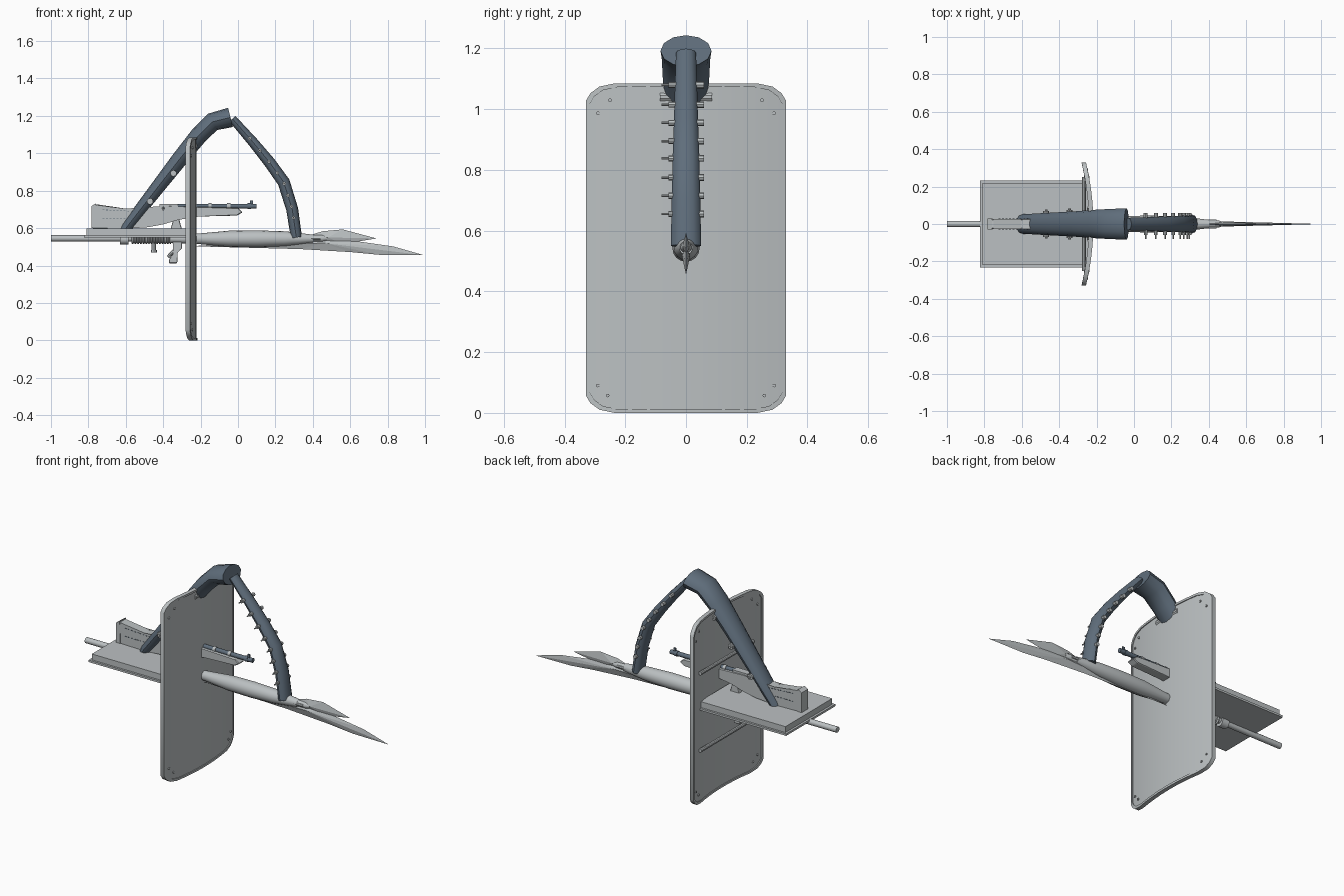
import bpy, bmesh, math
from mathutils import Vector, Matrix

if "Cube" in bpy.data.objects:
    bpy.data.objects.remove(bpy.data.objects["Cube"])


def material(name, rgb):
    m = bpy.data.materials.new(name)
    m.diffuse_color = (*rgb, 1)
    m.use_nodes = True
    m.node_tree.nodes["Principled BSDF"].inputs["Base Color"].default_value = m.diffuse_color
    return m


LIGHT = material("light_grey", (0.50, 0.53, 0.54))
DARK = material("blue_grey", (0.115, 0.155, 0.20))


def finish(bm, name, mat, smooth=True):
    bmesh.ops.recalc_face_normals(bm, faces=bm.faces)
    me = bpy.data.meshes.new(name)
    bm.to_mesh(me)
    bm.free()
    ob = bpy.data.objects.new(name, me)
    bpy.context.collection.objects.link(ob)
    me.materials.append(mat)
    ob.select_set(smooth)
    bpy.context.view_layer.objects.active = ob
    return ob


def loft(bm, rings, closed=False):
    """Skin a list of equal rings of points, capping the ends."""
    vs = [[bm.verts.new(p) for p in r] for r in rings]
    n = len(vs[0])
    for i in range(len(vs) if closed else len(vs) - 1):
        a, b = vs[i], vs[(i + 1) % len(vs)]
        for j in range(n):
            k = (j + 1) % n
            bm.faces.new((a[j], a[k], b[k], b[j]))
    if not closed:
        bm.faces.new(vs[0])
        bm.faces.new(vs[-1])


def tube(name, path, mat, sides=12, y=0.0):
    """Elliptical tube in the xz plane; path = (x, z, in-plane radius, y radius)."""
    rings = []
    for i, (x, z, a, b) in enumerate(path):
        p, q = path[max(i - 1, 0)], path[min(i + 1, len(path) - 1)]
        t = Vector((q[0] - p[0], 0, q[1] - p[1])).normalized()
        up = Vector((-t.z, 0, t.x))
        rings.append([Vector((x, y, z)) + up * a * math.sin(w) + Vector((0, b * math.cos(w), 0))
                      for w in (math.tau * j / sides for j in range(sides))])
    bm = bmesh.new()
    loft(bm, rings)
    return finish(bm, name, mat)


def rod(name, p, q, r, mat, sides=10):
    p, q = Vector(p), Vector(q)
    bm = bmesh.new()
    rot = (q - p).to_track_quat('Z', 'Y').to_matrix().to_4x4()
    bmesh.ops.create_cone(bm, cap_ends=True, segments=sides, radius1=r, radius2=r,
                          depth=(q - p).length, matrix=Matrix.Translation((p + q) / 2) @ rot)
    return finish(bm, name, mat)


def box(name, lo, hi, mat):
    bm = bmesh.new()
    lo, hi = Vector(lo), Vector(hi)
    bmesh.ops.create_cube(bm, size=1, matrix=Matrix.Translation((lo + hi) / 2)
                          @ Matrix.Diagonal((*(hi - lo), 1)))
    return finish(bm, name, mat, False)


def plate(name, pts, half, mat, bevel=0.0):
    """Side profile in xz given a thickness along y."""
    bm = bmesh.new()
    loft(bm, [[(x, s * half, z) for x, z in pts] for s in (-1, 1)])
    if bevel:
        bmesh.ops.bevel(bm, geom=bm.edges[:], offset=bevel, segments=1, affect='EDGES')
    return finish(bm, name, mat, False)


def blade(name, pts, ridge, half):
    """Thin blade with sharp outline and a raised centre on both sides."""
    bm = bmesh.new()
    vs = [bm.verts.new((x, 0, z)) for x, z in pts]
    for s in (-1, 1):
        c = bm.verts.new((ridge[0], s * half, ridge[1]))
        for i, v in enumerate(vs):
            bm.faces.new((v, vs[(i + 1) % len(vs)], c))
    return finish(bm, name, LIGHT, False)


# Curved shield panel
MID = 0.5425
CUTS = [(0, MID), (.06, MID), (.12, MID), (.18, MID), (.235, MID), (.285, .532), (.315, .51), (.33, .485)]
COLS = [(-y, h) for y, h in CUTS[:0:-1]] + CUTS


def face_x(y):
    return -0.222 - 0.04 * (y / 0.33) ** 2


bm = bmesh.new()
loft(bm, [[(face_x(y) - d, y, MID + s * h * .995) for s, d in ((-1, 0), (1, 0), (1, .014), (-1, .014))]
          for y, h in COLS])
finish(bm, "shield_panel", LIGHT)

# Raised rim around the shield
outline = [(y, h) for y, h in COLS] + [(y, -h) for y, h in COLS[::-1]]
bm = bmesh.new()
loft(bm, [[(face_x(y * k) + d, y * k, MID + h * (1 - (1 - k) * .6))
           for k, d in ((1, .005), (.962, .005), (.962, -.019), (1, -.019))] for y, h in outline], closed=True)
finish(bm, "shield_rim", LIGHT)

# Corner rivets and rear bars of the shield
for s in (-1, 1):
    for y, z in ((.25, 1.03), (.29, .987), (.29, .09), (.258, .057)):
        x = face_x(y)
        rod("shield_rivet", (x - .02, s * y, z), (x + .006, s * y, z), .006, LIGHT, 8)
for z in (.78, .32):
    rod("shield_bar", (-.268, -.25, z), (-.268, .25, z), .011, LIGHT)

# Tray behind the shield
box("tray_lip", (-.823, -.232, .55), (-.245, .232, .562), LIGHT)
box("tray_body", (-.81, -.22, .56), (-.245, .22, .597), LIGHT)

# Thick upper arm tube and slimmer forearm tube
tube("thick_tube", [(-.61, .575, .028, .048), (-.596, .604, .03, .052), (-.313, .968, .043, .068),
                    (-.21, 1.095, .047, .076), (-.136, 1.168, .05, .08), (-.04, 1.192, .053, .084)], DARK, 12)
SLIM = [(-.03, 1.185, .022, .033), (.08, 1.06, .027, .037), (.17, .95, .031, .04),
        (.245, .845, .033, .044), (.29, .70, .032, .047), (.312, .55, .03, .05)]
tube("slim_tube", SLIM, DARK, 12)

# Cross bolts through both tubes: thin pin on one side, nut on the other
for z in (1.08, 1.015, .955, .895, .838, .775, .715, .655):
    for a, b in zip(SLIM, SLIM[1:]):
        if b[1] <= z <= a[1]:
            x = a[0] + (b[0] - a[0]) * (a[1] - z) / (a[1] - b[1])
            rod("bolt_pin", (x, -.08, z), (x, .03, z), .004, LIGHT, 8)
            rod("bolt_head", (x, -.058, z), (x, -.02, z), .010, LIGHT, 8)
            rod("bolt_nut", (x, .02, z), (x, .06, z), .011, LIGHT, 8)
for x, z, w in ((-.235, 1.04, .085), (-.345, .893, .076), (-.47, .743, .07)):
    rod("large_bolt", (x, -w, z), (x, w, z), .017, LIGHT, 10)
    rod("large_bolt_pin", (x, -w - .008, z), (x, w + .008, z), .007, LIGHT, 8)

# Lance: shaft, ribbed grip, swelling body, socket
rod("shaft", (-1, 0, .545), (-.2, 0, .545), .017, LIGHT, 12)
rod("shaft_collar", (-.63, 0, .54), (-.585, 0, .54), .028, LIGHT, 12)
ribs = []
for i in range(15):
    x = -.57 + i * .0145
    ribs += [(x, .54, .018, .018), (x + .004, .54, .025, .025), (x + .010, .54, .025, .025)]
tube("ribbed_grip", ribs, LIGHT, 12)
tube("lance_body", [(x, .543, r, r) for x, r in ((-.36, .022), (-.2, .029), (-.05, .043), (.1, .045),
                                                 (.25, .04), (.33, .031), (.40, .022))], LIGHT, 16)
tube("blade_socket", [(x, .545, r, r) for x, r in ((.30, .025), (.38, .023), (.39, .019), (.45, .019), (.475, .012))],
     LIGHT, 10)
for s in (-1, 1):
    rod("socket_pin", (.34, s * .015, .545), (.44, s * .015, .545), .009, LIGHT, 8)

# Twin blades
blade("main_blade", [(-.25, .503), (.33, .488), (.60, .472), (.76, .457), (.995, .455), (.83, .502), (.60, .535),
                     (.36, .545)], (.46, .52), .014)
blade("upper_blade", [(.38, .56), (.45, .583), (.56, .593), (.74, .545), (.56, .515), (.40, .53)], (.48, .55), .012)

# Rifle on the tray: stock, fore-end, barrel and bands
plate("rifle_stock", [(-.778, .597), (-.776, .72), (-.755, .727), (-.60, .70), (-.40, .718), (.0, .708), (.025, .685),
                      (-.005, .667), (-.21, .662), (-.32, .648), (-.40, .62), (-.48, .605), (-.60, .597)],
      .026, LIGHT, .004)
plate("butt_pad", [(-.783, .6), (-.783, .718), (-.76, .732), (-.757, .6)], .029, LIGHT)
rod("rifle_barrel", (-.33, 0, .717), (.10, 0, .717), .013, DARK, 12)
for x in (-.26, -.15, -.05, .06):
    rod("barrel_band", (x - .009, 0, .717), (x + .009, 0, .717), .016, LIGHT if x < 0 else DARK, 12)
box("front_sight", (.065, -.004, .725), (.08, .004, .747), DARK)
box("receiver", (-.42, -.02, .70), (-.32, .02, .729), LIGHT)
rod("bolt_handle", (-.40, -.06, .70), (-.40, 0, .715), .006, LIGHT, 8)

# Stitched panel dashes on the stock
for s in (-1, 1):
    for i in range(11):
        x = -.725 + i * .019
        for z in (.650, .698 - i * .001):
            box("stitch", (x, s * .027 - .0015, z - .0015), (x + .010, s * .027 + .0015, z + .0015), DARK)

# Trigger frame, pistol grip and pegs below the shaft
plate("trigger_frame", [(-.345, .65), (-.315, .65), (-.29, .56), (-.31, .53), (-.375, .53), (-.365, .58)],
      .014, LIGHT, .003)
plate("pistol_grip", [(-.35, .535), (-.30, .535), (-.30, .49), (-.325, .47), (-.325, .412), (-.368, .412),
                      (-.368, .435), (-.345, .46)], .016, LIGHT, .003)
rod("grip_strut", (-.375, 0, .445), (-.31, 0, .515), .009, LIGHT, 8)
rod("lower_peg", (-.45, 0, .472), (-.45, 0, .54), .012, LIGHT, 8)
rod("lower_peg_foot", (-.45, 0, .470), (-.45, 0, .482), .016, LIGHT, 8)

# Smooth round parts, keep hard edges
bpy.ops.object.shade_smooth_by_angle(angle=math.radians(35))
